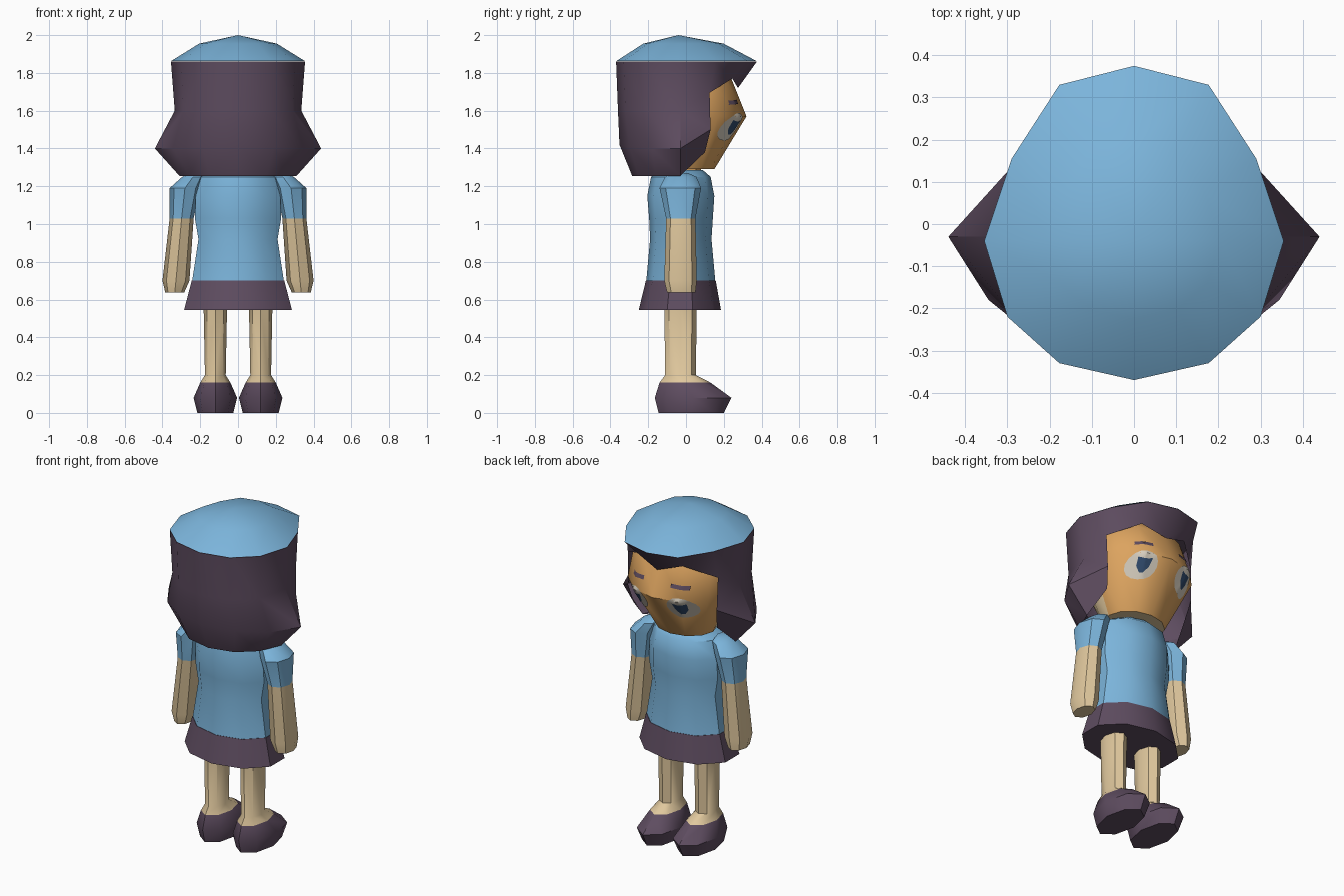
import bpy, bmesh, math
from mathutils import Vector
from mathutils.bvhtree import BVHTree

if "Cube" in bpy.data.objects:
    bpy.data.objects.remove(bpy.data.objects["Cube"])


def mat(name, rgb):
    m = bpy.data.materials.new(name)
    m.diffuse_color = (*rgb, 1)
    m.use_nodes = True
    m.node_tree.nodes["Principled BSDF"].inputs["Base Color"].default_value = m.diffuse_color
    return m


BLUE = mat("light_blue", (0.20, 0.46, 0.71))
PURPLE = mat("dull_purple", (0.112, 0.073, 0.117))
SKIN = mat("pale_skin", (0.75, 0.58, 0.34))
FACE = mat("warm_skin", (0.72, 0.37, 0.115))
WHITE = mat("eye_white", (0.68, 0.62, 0.52))
NAVY = mat("navy", (0.03, 0.07, 0.15))


def finish(name, bm, mats, rule=None, angle=40):
    """Turn a bmesh into an object; rule(face centre) picks the material slot."""
    bmesh.ops.recalc_face_normals(bm, faces=bm.faces)
    if rule:
        for f in bm.faces:
            f.material_index = rule(f.calc_center_median())
    me = bpy.data.meshes.new(name)
    bm.to_mesh(me)
    bm.free()
    for m in mats:
        me.materials.append(m)
    me.shade_smooth()
    me.set_sharp_from_angle(angle=math.radians(angle))
    ob = bpy.data.objects.new(name, me)
    bpy.context.collection.objects.link(ob)
    return ob


def loft(name, rings, mats, n=8, rule=None, sx=1, angle=40):
    """Skin oval rings given as (z, x0, x1, y0, y1); sx=-1 mirrors."""
    bm = bmesh.new()
    loops = []
    for z, x0, x1, y0, y1 in rings:
        loop = []
        for i in range(n):
            a = math.tau * i / n
            x = (x0 + x1) / 2 + (x1 - x0) / 2 * math.sin(a)
            y = (y0 + y1) / 2 + (y1 - y0) / 2 * math.cos(a)
            loop.append(bm.verts.new((sx * x, y, z)))
        loops.append(loop)
    for a, b in zip(loops, loops[1:]):
        for i in range(n):
            j = (i + 1) % n
            bm.faces.new((a[i], a[j], b[j], b[i]))
    bm.faces.new(loops[0])
    bm.faces.new(loops[-1])
    return finish(name, bm, mats, rule, angle)


# Torso, skirt and neck
loft("shirt", [(0.70, -.255, .255, -.21, .155), (0.92, -.22, .22, -.19, .135),
               (1.03, -.24, .24, -.195, .142), (1.15, -.235, .235, -.205, .15),
               (1.25, -.205, .205, -.185, .13), (1.285, -.14, .14, -.12, .09)], [BLUE], 10)
loft("skirt", [(0.545, -.30, .30, -.25, .185), (0.702, -.257, .257, -.212, .157)], [PURPLE], 10)
loft("neck", [(1.24, -.10, .10, -.11, .08), (1.32, -.10, .10, -.11, .08)], [FACE])

for side, s in (("right", 1), ("left", -1)):
    # Arm with short sleeve above the bare forearm
    loft(side + "_arm", [(0.637, .285, .385, -.10, .05), (0.70, .257, .40, -.115, .057),
                         (1.03, .235, .362, -.105, .05), (1.19, .20, .362, -.14, .08),
                         (1.25, .18, .295, -.11, .055), (1.27, .19, .25, -.07, .01)],
         [SKIN, BLUE], 8, lambda c: int(c.z > 1.03), s)
    # Leg and shoe
    loft(side + "_leg", [(0.0, .025, .215, -.145, .20), (0.08, .005, .235, -.165, .24),
                         (0.16, .04, .20, -.14, .13), (0.20, .065, .175, -.11, .052),
                         (0.56, .058, .182, -.115, .057)],
         [PURPLE, SKIN], 8, lambda c: int(c.z > 0.16), s)

# Head: warm face in front, pale behind
head = loft("head", [(1.29, -.18, .18, -.15, .15), (1.57, -.31, .31, -.28, .32),
                     (1.77, -.29, .29, -.22, .24), (1.83, -.22, .22, -.2, .2)],
            [FACE, SKIN], 12, lambda c: int(c.y < 0.03), angle=50)

# Hair: right-hand columns from back to front, each listed top to bottom
COLUMNS = [
    [(0, -.37, 1.86), (0, -.36, 1.6), (0, -.352, 1.42), (0, -.285, 1.255)],
    [(.177, -.33, 1.86), (.172, -.32, 1.6), (.19, -.30, 1.41), (.15, -.25, 1.255)],
    [(.30, -.22, 1.86), (.29, -.21, 1.6), (.345, -.18, 1.40), (.255, -.16, 1.255)],
    [(.355, -.04, 1.86), (.335, -.03, 1.6), (.44, -.03, 1.40), (.31, -.03, 1.255)],
    [(.29, .155, 1.86), (.30, .125, 1.695), (.295, .13, 1.5), (.275, .10, 1.38)],
    [(.177, .33, 1.86), (.15, .245, 1.77)],
    [(0, .375, 1.86), (0, .275, 1.72)],
]


def mirrored_loop(half):
    return half + [(-x, y, z) for x, y, z in half[-2:0:-1]]


bm = bmesh.new()
for s in (1, -1):
    cols = [[bm.verts.new((s * x, y, z)) for x, y, z in c] for c in COLUMNS]
    for a, b in zip(cols, cols[1:]):
        for r in range(min(len(a), len(b)) - 1):
            bm.faces.new((a[r], b[r], b[r + 1], a[r + 1]))
    bm.faces.new([c[0] for c in cols])
    bm.faces.new([c[3] for c in cols[:4]])
bmesh.ops.remove_doubles(bm, verts=bm.verts, dist=1e-4)
finish("hair", bm, [PURPLE])

# Cap: shallow dome over the hair rim
rim = mirrored_loop([c[0] for c in COLUMNS])
bm = bmesh.new()
outer = [bm.verts.new((x, y, 1.862)) for x, y, z in rim]
inner = [bm.verts.new((x * .58, -.035 + (y + .035) * .57, 1.955)) for x, y, z in rim]
apex = bm.verts.new((0, -.04, 2.0))
for i in range(len(rim)):
    j = (i + 1) % len(rim)
    bm.faces.new((outer[i], outer[j], inner[j], inner[i]))
    bm.faces.new((inner[i], inner[j], apex))
bm.faces.new(outer)
finish("cap", bm, [BLUE])

# Painted face details, pressed onto the head
tree = BVHTree.FromPolygons([v.co for v in head.data.vertices],
                            [tuple(p.vertices) for p in head.data.polygons])


def patch(name, cx, cz, outline, lift, m):
    """Thin plate with the given outline, split finely and laid on the face."""
    pts = []
    for (ax, az), (bx, bz) in zip(outline, outline[1:] + outline[:1]):
        k = max(1, math.ceil(math.hypot(bx - ax, bz - az) / 0.02))
        pts += [(ax + (bx - ax) * i / k, az + (bz - az) * i / k) for i in range(k)]

    bm = bmesh.new()

    def put(x, z):
        hit, normal, _, _ = tree.ray_cast(Vector((cx + x, 1, cz + z)), Vector((0, -1, 0)))
        return bm.verts.new(hit + Vector((0, lift, 0)))

    loops = [[put(x * t, z * t) for x, z in pts] for t in (.25, .5, .75, 1)]
    mid = put(0, 0)
    n = len(pts)
    for i in range(n):
        j = (i + 1) % n
        bm.faces.new((mid, loops[0][i], loops[0][j]))
        for a, b in zip(loops, loops[1:]):
            bm.faces.new((a[i], b[i], b[j], a[j]))
    ob = finish(name, bm, [m])
    if sum(p.normal.y for p in ob.data.polygons) < 0:
        ob.data.flip_normals()


oval = [(.076 * math.cos(math.tau * i / 16), .074 * math.sin(math.tau * i / 16))
        for i in range(16)]
shield = [(-.036, .035), (-.012, .028), (.012, .028), (.036, .035),
          (.03, -.01), (.008, -.042), (-.008, -.042), (-.03, -.01)]
brow = [(-.05, -.008), (.05, -.014), (.05, .008), (-.05, .014)]
for side, s in (("right", 1), ("left", -1)):
    patch(side + "_eye", s * .143, 1.515, oval, .005, WHITE)
    patch(side + "_iris", s * .143, 1.515, shield, .009, NAVY)
    patch(side + "_brow", s * .14, 1.645, [(s * x, z) for x, z in brow], .006, PURPLE)
